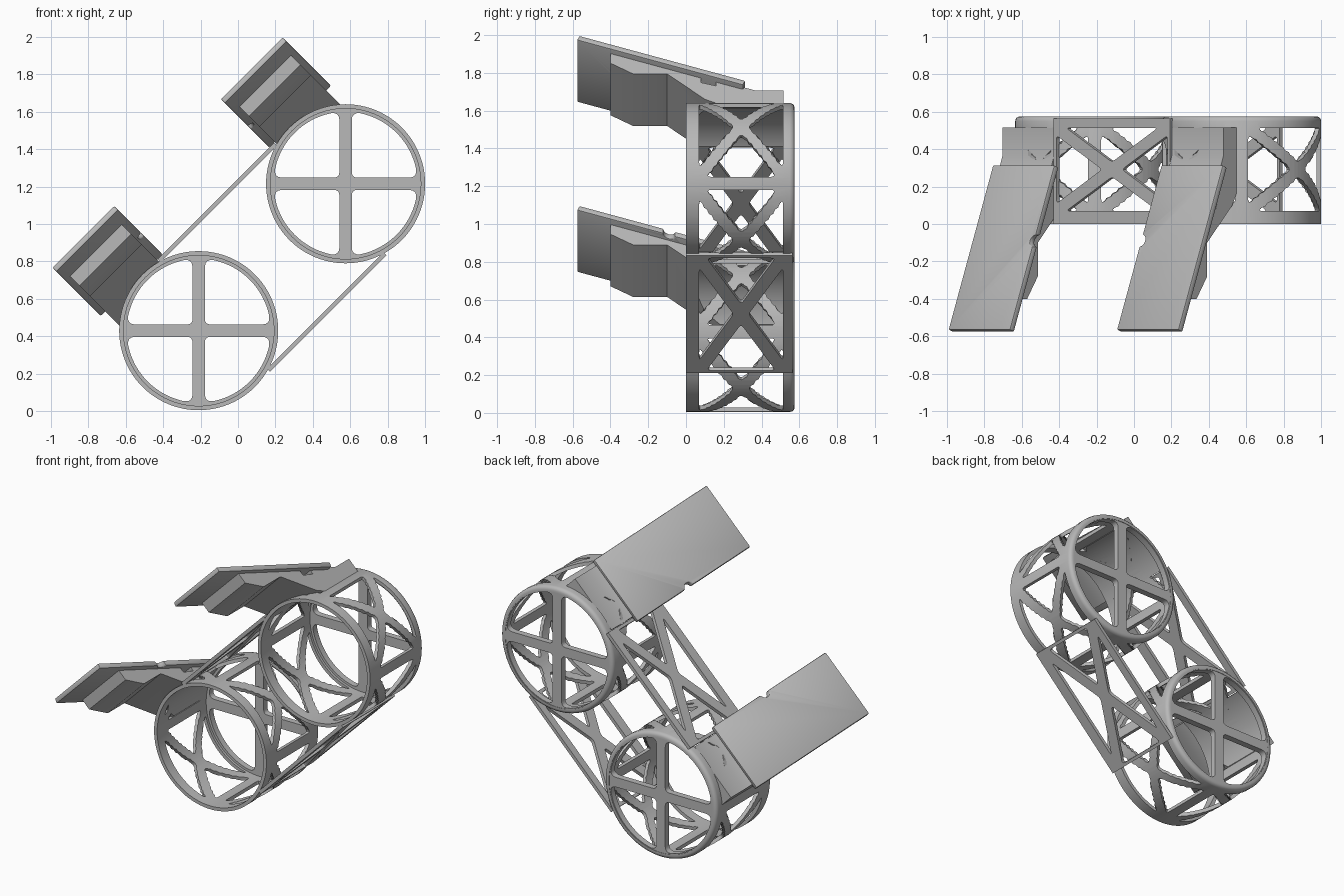
import bpy, bmesh, math
from mathutils import Vector

if "Cube" in bpy.data.objects:
    bpy.data.objects.remove(bpy.data.objects["Cube"])

R, RI, DEPTH = 0.425, 0.402, 0.575          # ring outer, inner radius and depth
CENTERS = {"lower": (-0.21, 0.43), "upper": (0.575, 1.215)}
GAP = 1.11                                   # distance between ring centres
Y0, Y1 = 0.07, 0.513                         # lattice window limits

grey = bpy.data.materials.new("grey plastic")
grey.diffuse_color = (0.48, 0.48, 0.48, 1)
grey.use_nodes = True
grey.node_tree.nodes["Principled BSDF"].inputs["Base Color"].default_value = grey.diffuse_color


def prism(bm, a, b):
    """Closed solid between two matching loops."""
    va, vb = [bm.verts.new(p) for p in a], [bm.verts.new(p) for p in b]
    n = len(va)
    bm.faces.new(va)
    bm.faces.new(vb[::-1])
    for i in range(n):
        bm.faces.new((va[i], vb[i], vb[(i + 1) % n], va[(i + 1) % n]))


def make(name, bm, center, tilt=0.0):
    bmesh.ops.recalc_face_normals(bm, faces=bm.faces[:])
    me = bpy.data.meshes.new(name)
    bm.to_mesh(me)
    bm.free()
    ob = bpy.data.objects.new(name, me)
    bpy.context.collection.objects.link(ob)
    ob.location = (center[0], 0, center[1])
    ob.rotation_euler = (0, tilt, 0)
    me.materials.append(grey)
    return ob


def finish(ob, cutters=(), bevel=0):
    """Cut, bevel and smooth a part, then drop its cutters."""
    for c in cutters:
        m = ob.modifiers.new("cut", 'BOOLEAN')
        m.object, m.operation, m.solver = c, 'DIFFERENCE', 'EXACT'
        c.hide_render = True
    if bevel:
        m = ob.modifiers.new("bevel", 'BEVEL')
        m.width, m.segments, m.limit_method = bevel, 2, 'ANGLE'
    bpy.context.view_layer.update()
    dg = bpy.context.evaluated_depsgraph_get()
    me = bpy.data.meshes.new_from_object(ob.evaluated_get(dg))
    ob.modifiers.clear()
    ob.data = me
    for c in cutters:
        bpy.data.objects.remove(c)
    bpy.ops.object.select_all(action='DESELECT')
    ob.select_set(True)
    bpy.context.view_layer.objects.active = ob
    bpy.ops.object.shade_smooth_by_angle(angle=math.radians(35))


def corner(a, b, c, ra, rc, n=4):
    """Rounded corner at b between edges towards a and c."""
    a, b, c = Vector(a), Vector(b), Vector(c)
    p, q = b + (a - b).normalized() * ra, b + (c - b).normalized() * rc
    return [p * (1 - t) ** 2 + b * 2 * t * (1 - t) + q * t * t
            for t in (i / n for i in range(n + 1))]


def rounded(pts, r):
    """Rounded polygon with extra points on the long edges."""
    n, out = len(pts), []
    for i in range(n):
        out += corner(pts[i - 1], pts[i], pts[(i + 1) % n], r, r)
    dense = []
    for i, p in enumerate(out):
        q = out[(i + 1) % len(out)]
        k = max(1, int((q - p).length / 0.04))
        dense += [p.lerp(q, j / k) for j in range(k)]
    return dense


def x_windows(s0, s1, w):
    """Four triangles left by an X brace in a rectangle (s, y)."""
    hs, hy = (s1 - s0) / 2, (Y1 - Y0) / 2
    cs, cy = (s0 + s1) / 2, (Y0 + Y1) / 2
    tris = []
    for h, d, along_s in ((hs, hy, True), (hy, hs, False)):
        a = math.atan2(d, h)
        b, t = h - w / 2 / math.sin(a), w / 2 / math.cos(a)
        for g in (1, -1):
            tri = [(-b, g * d), (b, g * d), (0, g * t)]
            tris.append([(cs + p, cy + q) if along_s else (cs + q, cy + p)
                         for p, q in tri])
    return [rounded(t, 0.025) for t in tris]


def cylinder(name, r, y0, y1, center):
    bm = bmesh.new()
    pts = [(r * math.cos(i * math.tau / 96), r * math.sin(i * math.tau / 96))
           for i in range(96)]
    prism(bm, [(x, y0, z) for x, z in pts], [(x, y1, z) for x, z in pts])
    return make(name, bm, center)


for side, c in CENTERS.items():
    # Ring shell: revolved profile with a rounded back rim
    prof = [(RI, 0), (R, 0), (R, 0.55), (0.421, 0.564), (0.412, 0.572),
            (0.402, DEPTH), (0.39, DEPTH), (0.39, 0.53), (RI, 0.53)]
    bm, N = bmesh.new(), 96
    rings = [[bm.verts.new((r * math.cos(i * math.tau / N), y, r * math.sin(i * math.tau / N)))
              for r, y in prof] for i in range(N)]
    for i in range(N):
        p, q = rings[i], rings[(i + 1) % N]
        for j in range(len(prof)):
            k = (j + 1) % len(prof)
            bm.faces.new((p[j], p[k], q[k], q[j]))
    ring = make(side + "_ring", bm, c)

    # Triangular windows, one X brace per quarter
    cut = bmesh.new()
    quarter = R * math.pi / 2
    for k in range(4):
        for loop in x_windows(k * quarter + 0.035, (k + 1) * quarter - 0.035, 0.06):
            prism(cut, *[[(rr * math.cos(s / R), y, rr * math.sin(s / R))
                          for s, y in loop] for rr in (0.2, 0.75)])
    finish(ring, [make("window_cutter", cut, c)])

    # Back cross: disc with four rounded quarter openings
    cross = cylinder(side + "_back_cross", 0.396, 0.53, 0.572, c)
    h, ro = 0.033, 0.385
    xe, a0 = math.sqrt(ro * ro - h * h), math.asin(h / ro)
    a1 = a0 + 0.12
    arc = [Vector((ro * math.cos(a), ro * math.sin(a))) for a in
           (a1 + (math.pi / 2 - 2 * a1) * i / 16 for i in range(17))]
    fil = corner((h, h), (xe, h), arc[0], 0.045, (arc[0] - Vector((xe, h))).length)
    quad = (corner((h, xe), (h, h), (xe, h), 0.03, 0.03) + fil + arc[1:-1]
            + [Vector((p.y, p.x)) for p in reversed(fil)])
    cut = bmesh.new()
    for k in range(4):
        co, si = (1, 0, -1, 0)[k], (0, 1, 0, -1)[k]
        prism(cut, *[[(p.x * co - p.y * si, y, p.x * si + p.y * co) for p in quad]
                     for y in (0.45, 0.65)])
    finish(cross, [make("cross_cutter", cut, c)])

    # Bracket and sloped plate, mirrored between the two rings
    g, tilt = (1 if side == "upper" else -1), -math.pi / 4
    under = lambda y: 0.77 - 0.381 * (y + 0.565)
    body = [(-0.4, under(-0.4)), (0.08, under(0.08)), (0.08, 0.475), (0.16, 0.45),
            (0.16, under(0.16)), (0.3, under(0.3)), (0.37, 0.415), (0.515, 0.415),
            (0.515, 0.31), (0.18, 0.31), (0.1, 0.35), (-0.1, 0.54),
            (-0.28, 0.54), (-0.4, 0.62)]
    bm = bmesh.new()
    prism(bm, *[[(g * u, y, n) for y, n in body] for u in (-0.11, 0.28)])
    bracket = make(side + "_bracket", bm, c, tilt)
    finish(bracket, [cylinder("bore_cutter", RI, -0.9, 0.9, c)])

    slab = [(-0.565, 0.793), (0.315, 0.456), (0.302, 0.423), (-0.578, 0.76)]
    bm = bmesh.new()
    prism(bm, *[[(g * u, y, n) for y, n in slab] for u in (-0.152, 0.315)])
    plate = make(side + "_sloped_plate", bm, c, tilt)
    cut = bmesh.new()
    circ = [(g * -0.152 + 0.03 * math.cos(i * math.tau / 20),
             -0.09 + 0.03 * math.sin(i * math.tau / 20)) for i in range(20)]
    prism(cut, *[[(u, y, n) for u, y in circ] for n in (0.4, 0.9)])
    finish(plate, [make("notch_cutter", cut, c, tilt)], 0.008)

# Two flat braced walls joining the rings along their common tangents
for name, g in (("upper_wall", 1), ("lower_wall", -1)):
    mid, half = GAP / 2, 0.44
    bm = bmesh.new()
    rect = [(mid - half, 0), (mid + half, 0), (mid + half, 0.565), (mid - half, 0.565)]
    prism(bm, *[[(u, y, g * n) for u, y in rect] for n in (RI, R)])
    wall = make(name, bm, CENTERS["lower"], -math.pi / 4)
    cut = bmesh.new()
    for loop in x_windows(mid - 0.42, mid + 0.42, 0.07):
        prism(cut, *[[(u, y, g * n) for u, y in loop] for n in (0.35, 0.5)])
    finish(wall, [make("wall_cutter", cut, CENTERS["lower"], -math.pi / 4)])
